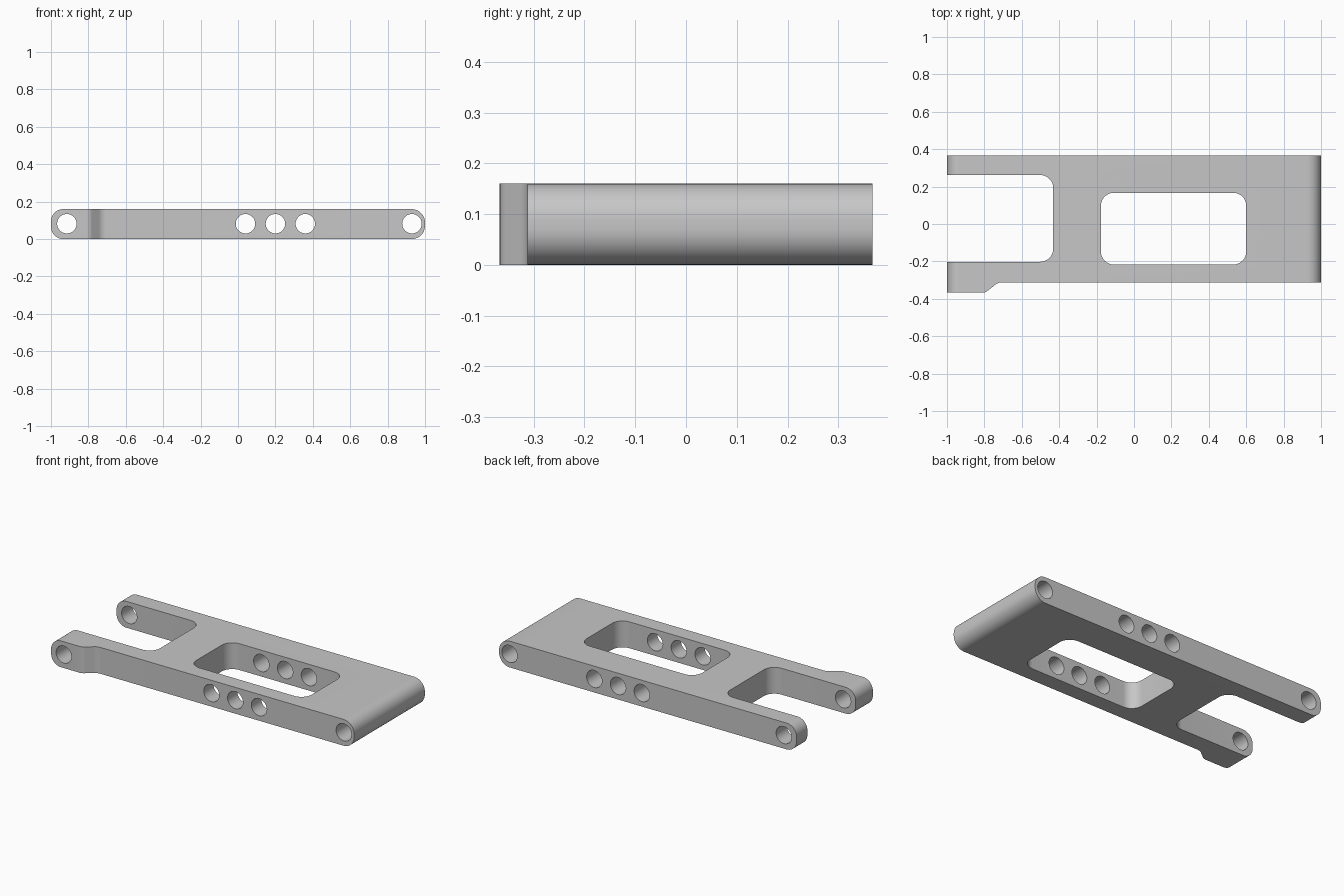
import bpy, bmesh
from math import sin, cos, pi
from mathutils import Vector

cube = bpy.data.objects.get("Cube")
if cube:
    bpy.data.objects.remove(cube)

THICK = 0.16
grey = bpy.data.materials.new("light_grey")
grey.use_nodes = True
colour = (0.57, 0.57, 0.57, 1)
grey.diffuse_color = colour
grey.node_tree.nodes["Principled BSDF"].inputs["Base Color"].default_value = colour


def arc(cx, cy, r, start, end, steps=12):
    """Points on an arc, angles in units of pi."""
    return [(cx + r * cos(pi * (start + (end - start) * i / steps)),
             cy + r * sin(pi * (start + (end - start) * i / steps)))
            for i in range(steps + 1)]


def rounded_rect(x0, x1, y0, y1, left, right):
    """Counter-clockwise rectangle with its own corner radius at each end."""
    return (arc(x0 + left, y0 + left, left, 1, 1.5)
            + arc(x1 - right, y0 + right, right, 1.5, 2)
            + arc(x1 - right, y1 - right, right, 0, 0.5)
            + arc(x0 + left, y1 - left, left, 0.5, 1))


def prism(name, points, low, high, along_y=False):
    """Extrude a profile along z, or along y when it is drawn in xz."""
    bm = bmesh.new()
    verts = [bm.verts.new((a, low, b) if along_y else (a, b, low)) for a, b in points]
    face = bm.faces.new(verts)
    new = bmesh.ops.extrude_face_region(bm, geom=[face])["geom"]
    shift = Vector((0, high - low, 0)) if along_y else Vector((0, 0, high - low))
    bmesh.ops.translate(bm, verts=[v for v in new if isinstance(v, bmesh.types.BMVert)], vec=shift)
    bmesh.ops.recalc_face_normals(bm, faces=bm.faces)
    mesh = bpy.data.meshes.new(name)
    bm.to_mesh(mesh)
    bm.free()
    mesh.materials.append(grey)
    obj = bpy.data.objects.new(name, mesh)
    bpy.context.collection.objects.link(obj)
    return obj


def combine(target, cutter, operation):
    bpy.context.view_layer.objects.active = target
    mod = target.modifiers.new(cutter.name, "BOOLEAN")
    mod.operation, mod.solver, mod.object = operation, "EXACT", cutter
    bpy.ops.object.modifier_apply(modifier=mod.name)
    bpy.data.objects.remove(cutter)


# Plan outline, with the thicker pad blending into the front edge
outline = [(-1.1, -0.367)]
outline += arc(-0.812, -0.317, 0.05, 1.5, 1.75, 8)
outline += arc(-0.705, -0.372, 0.06, 0.75, 0.5, 8)
outline += [(1.1, -0.312), (1.1, 0.367), (-1.1, 0.367)]
arm = prism("link_arm", outline, -0.1, THICK + 0.1)

# Rounded ends seen from the side
side = rounded_rect(-1, 1, 0, THICK, 0.066, 0.072)
combine(arm, prism("side_profile", side, -0.6, 0.6, True), "INTERSECT")

# Open fork slot and closed window
for name, x0, x1, y0, y1 in (("fork_slot", -1.4, -0.432, -0.202, 0.262),
                             ("window", -0.177, 0.6, -0.217, 0.167)):
    combine(arm, prism(name, rounded_rect(x0, x1, y0, y1, 0.07, 0.07), -0.3, 0.5), "DIFFERENCE")

# Pin holes through the whole width
for x in (-0.915, 0.04, 0.2, 0.36, 0.93):
    circle = arc(x, THICK / 2 + 0.002, 0.052, 0, 2, 40)[:-1]
    combine(arm, prism("pin_hole", circle, -0.6, 0.6, True), "DIFFERENCE")

bpy.ops.object.select_all(action="DESELECT")
arm.select_set(True)
bpy.context.view_layer.objects.active = arm
bpy.ops.object.shade_smooth_by_angle(angle=pi / 6)
